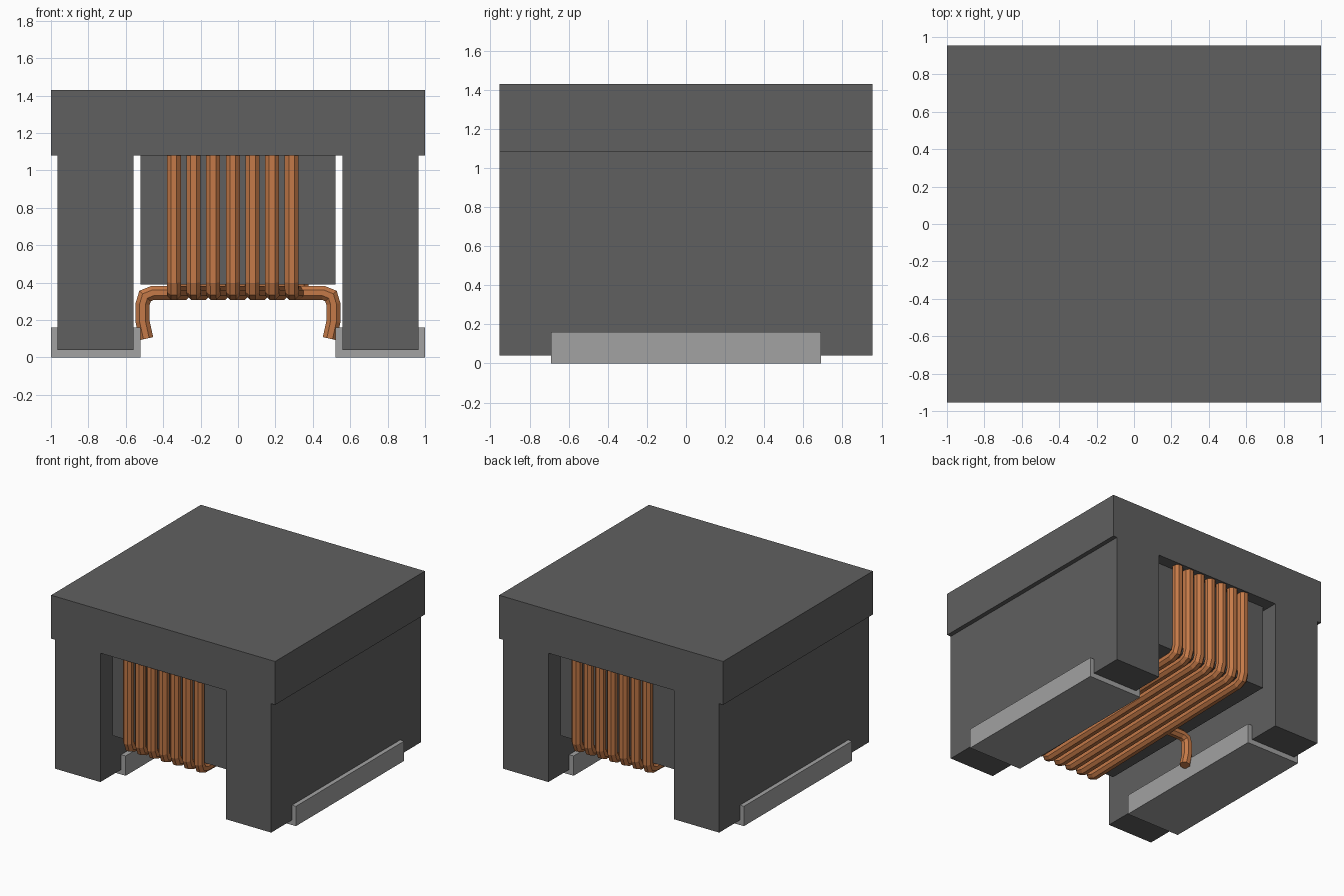
import bpy, bmesh, math
from mathutils import Vector

cube = bpy.data.objects.get("Cube")
if cube:
    bpy.data.objects.remove(cube, do_unlink=True)


def material(name, rgb):
    m = bpy.data.materials.new(name)
    m.use_nodes = True
    m.diffuse_color = (*rgb, 1)
    bsdf = m.node_tree.nodes["Principled BSDF"]
    bsdf.inputs["Base Color"].default_value = (*rgb, 1)
    bsdf.inputs["Roughness"].default_value = 0.6
    return m


FERRITE = material("dark grey ferrite", (0.117, 0.117, 0.117))
METAL = material("light grey metal", (0.36, 0.36, 0.36))
COPPER = material("copper", (0.56, 0.195, 0.065))


def finish(bm, name, mat):
    bmesh.ops.recalc_face_normals(bm, faces=bm.faces)
    mesh = bpy.data.meshes.new(name)
    bm.to_mesh(mesh)
    bm.free()
    mesh.materials.append(mat)
    obj = bpy.data.objects.new(name, mesh)
    bpy.context.collection.objects.link(obj)
    return obj


def extrude_profile(name, points, half_depth, mat):
    """Extrude an x-z outline along y, centred on y = 0."""
    bm = bmesh.new()
    face = bm.faces.new([bm.verts.new((x, -half_depth, z)) for x, z in points])
    out = bmesh.ops.extrude_face_region(bm, geom=[face])
    moved = [v for v in out["geom"] if isinstance(v, bmesh.types.BMVert)]
    bmesh.ops.translate(bm, verts=moved, vec=(0, 2 * half_depth, 0))
    return finish(bm, name, mat)


def wire(name, path, side, radius=0.0405, sides=8):
    """Sweep a flat-sided round section along a path with mitred bends."""
    path = [Vector(p) for p in path]
    side = Vector(side)
    bm = bmesh.new()
    rings = []
    for i, p in enumerate(path):
        before = (p - path[max(i - 1, 0)]).normalized()
        after = (path[min(i + 1, len(path) - 1)] - p).normalized()
        tangent = (before + after).normalized()
        stretch = 1 / max(tangent.dot(after if i == 0 else before), 0.5)
        normal = side.cross(tangent).normalized() * stretch
        angles = [(k + 0.5) * math.tau / sides for k in range(sides)]
        rings.append([bm.verts.new(p + radius * (side * math.cos(a) + normal * math.sin(a)))
                      for a in angles])
    for r0, r1 in zip(rings, rings[1:]):
        for k in range(sides):
            n = (k + 1) % sides
            bm.faces.new((r0[k], r0[n], r1[n], r1[k]))
    bm.faces.new(rings[0])
    bm.faces.new(rings[-1])
    return finish(bm, name, COPPER)


# Outer body: overhanging top with two legs
half = [(0.56, 1.08), (0.56, 0.04), (0.965, 0.04), (0.965, 1.08), (1, 1.08), (1, 1.43)]
extrude_profile("body", half + [(-x, z) for x, z in reversed(half)], 0.955, FERRITE)

# Centre core that carries the winding
extrude_profile("core", [(-0.52, 0.39), (0.52, 0.39), (0.52, 1.085), (-0.52, 1.085)],
                0.86, FERRITE)

# Winding: seven turns, each slanting half a pitch from front to back
PITCH = 0.105
bend = [(0.905, 1.1), (0.905, 0.405), (0.888, 0.362), (0.845, 0.345)]
loop = [(-y, z) for y, z in bend] + bend[::-1]
for i in range(7):
    x0 = -0.343 + i * PITCH
    path = [(x0 + PITCH / 4 * (1 + y / 0.905), y, z) for y, z in loop]
    wire(f"winding_turn_{i + 1}", path, (1, 0, 0))

# Terminal clips under the legs, and wire ends bent down to them
clip = [(0.52, 0), (1, 0), (1, 0.16), (0.965, 0.16), (0.965, 0.04),
        (0.56, 0.04), (0.56, 0.16), (0.52, 0.16)]
lead = [(0.3, 0.345), (0.455, 0.345), (0.497, 0.328), (0.51, 0.285), (0.51, 0.19), (0.49, 0.1)]
for label, s in (("left", 1), ("right", -1)):
    extrude_profile(f"{label}_terminal", [(s * x, z) for x, z in clip], 0.69, METAL)
    wire(f"{label}_lead", [(s * x, 0, z) for x, z in lead], (0, 1, 0))
